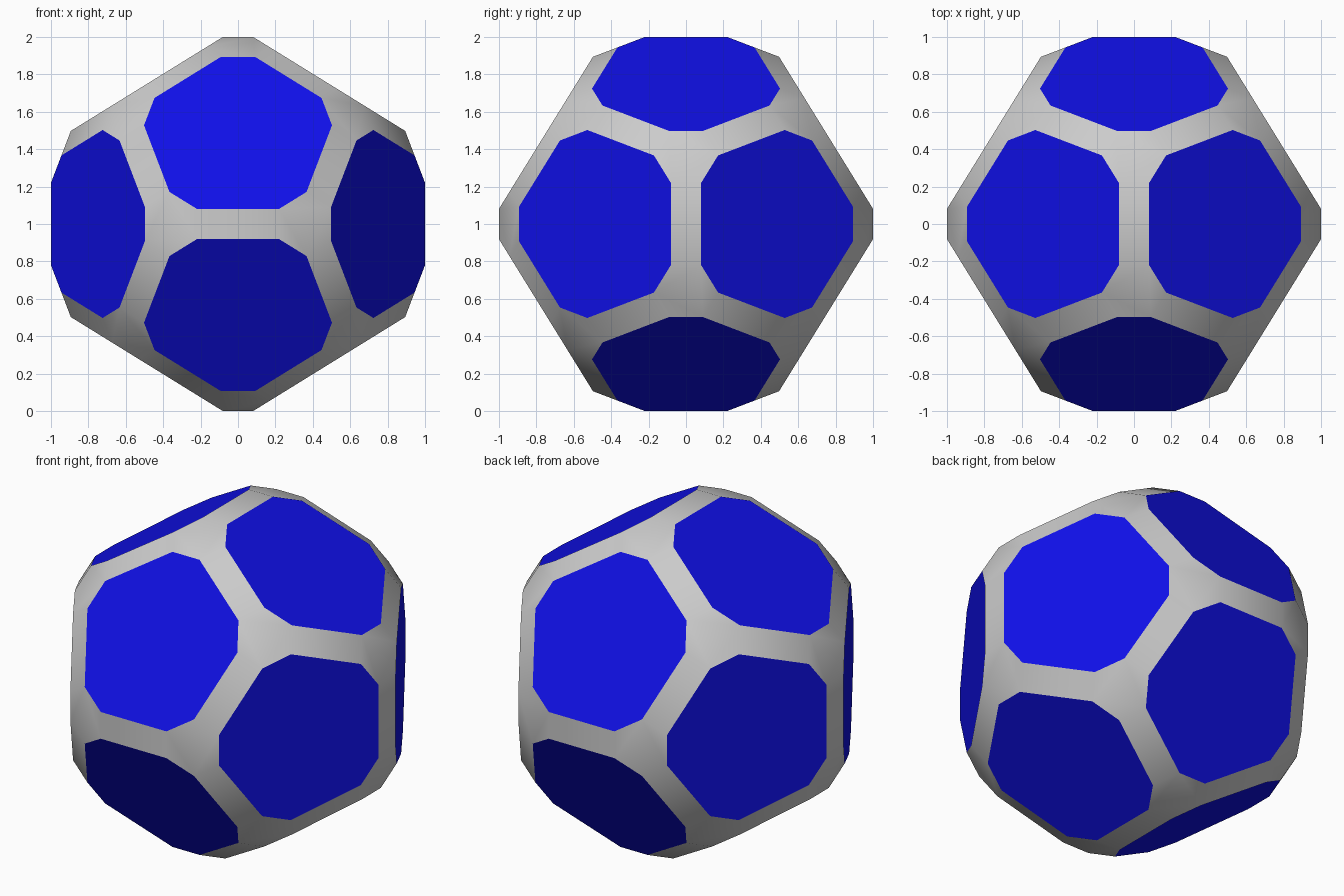
import bpy, bmesh
from math import radians, sqrt
from mathutils import Matrix, Vector

if "Cube" in bpy.data.objects:
    bpy.data.objects.remove(bpy.data.objects["Cube"])

PHI = (1 + sqrt(5)) / 2
axis = Vector((0, PHI, 1)).normalized()     # centre direction of one panel

# one ten-sided panel: a long edge turned five times about the panel axis
panel = [Matrix.Rotation(radians(72 * k), 3, axis) @ Vector((sx * 0.22, 1, 0.081))
         for k in range(5) for sx in (-1, 1)]

# mirror the panel in y and z, then cycle the axes: twelve panels
corners = []
for p in panel:
    for sy in (-1, 1):
        for sz in (-1, 1):
            q = (p.x, p.y * sy, p.z * sz)
            corners += [q[i:] + q[:i] for i in range(3)]


def build(name, keep_panels, smooth):
    """Hull of all corners, keeping either the panels or the frame between them."""
    bm = bmesh.new()
    for c in corners:
        bm.verts.new(c)
    bmesh.ops.remove_doubles(bm, verts=bm.verts[:], dist=0.001)
    bmesh.ops.convex_hull(bm, input=bm.verts[:])
    bmesh.ops.dissolve_limit(bm, angle_limit=radians(2),
                             verts=bm.verts[:], edges=bm.edges[:])
    bmesh.ops.recalc_face_normals(bm, faces=bm.faces[:])
    drop = [f for f in bm.faces if (len(f.verts) == 10) != keep_panels]
    bmesh.ops.delete(bm, geom=drop, context='FACES')
    for f in bm.faces:
        f.smooth = smooth
    mesh = bpy.data.meshes.new(name)
    bm.to_mesh(mesh)
    bm.free()
    obj = bpy.data.objects.new(name, mesh)
    obj.location.z = 1
    bpy.context.collection.objects.link(obj)
    return obj


# grey smooth frame and flat blue panels
build("frame", False, True)
panels = build("panels", True, False)
blue = bpy.data.materials.new("blue")
blue.diffuse_color = (0.005, 0.005, 0.8, 1)
blue.use_nodes = True
blue.node_tree.nodes["Principled BSDF"].inputs["Base Color"].default_value = blue.diffuse_color
panels.data.materials.append(blue)
